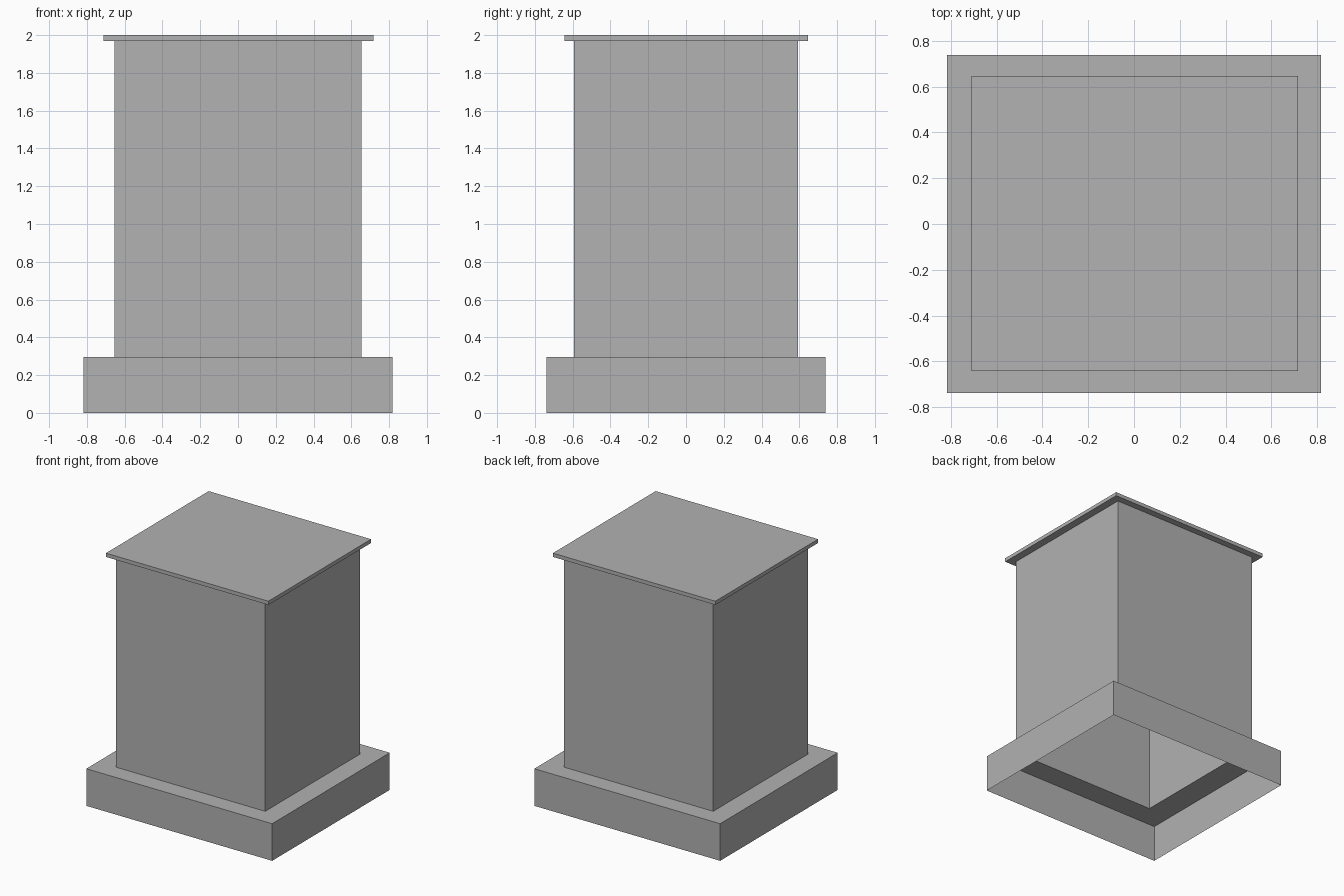
import bpy
import bmesh

cube = bpy.data.objects.get("Cube")
if cube:
    bpy.data.objects.remove(cube, do_unlink=True)

# One plain grey for every part
grey = bpy.data.materials.new("plain grey")
grey.use_nodes = True
colour = (0.445, 0.445, 0.445, 1)
grey.diffuse_color = colour
grey.node_tree.nodes["Principled BSDF"].inputs["Base Color"].default_value = colour


def loft(name, rings, closed=False, caps=False, centre=(0, 0)):
    """Join rectangles given as (half width, half depth, height) into walls."""
    bm = bmesh.new()
    loops = []
    for hx, hy, z in rings:
        corners = [(-hx, -hy), (hx, -hy), (hx, hy), (-hx, hy)]
        loops.append([bm.verts.new((centre[0] + x, centre[1] + y, z)) for x, y in corners])
    pairs = list(zip(loops, loops[1:]))
    if closed:
        pairs.append((loops[-1], loops[0]))
    for low, high in pairs:
        for i in range(4):
            j = (i + 1) % 4
            bm.faces.new((low[i], low[j], high[j], high[i]))
    if caps:
        bm.faces.new(loops[0][::-1])
        bm.faces.new(loops[-1])
    mesh = bpy.data.meshes.new(name)
    bm.to_mesh(mesh)
    bm.free()
    mesh.materials.append(grey)
    obj = bpy.data.objects.new(name, mesh)
    bpy.context.collection.objects.link(obj)
    return obj


base_x, base_y, base_top = 0.817, 0.738, 0.295
body_x, body_y, body_top = 0.655, 0.594, 1.97
wall = 0.04
lid_x, lid_y = 0.714, 0.645

# Plinth: thin skirt, open below, with a ledge running in to the body
loft("plinth", [(base_x, base_y, 0), (base_x, base_y, base_top), (body_x, body_y, base_top)])

# Body: hollow rectangular shaft
inner_x, inner_y = body_x - wall, body_y - wall
loft("body", [(body_x, body_y, base_top), (body_x, body_y, body_top),
              (inner_x, inner_y, body_top), (inner_x, inner_y, base_top)], closed=True)

# Lid: thin overhanging slab
loft("lid", [(lid_x, lid_y, body_top), (lid_x, lid_y, 2)], caps=True, centre=(0.003, 0.002))
